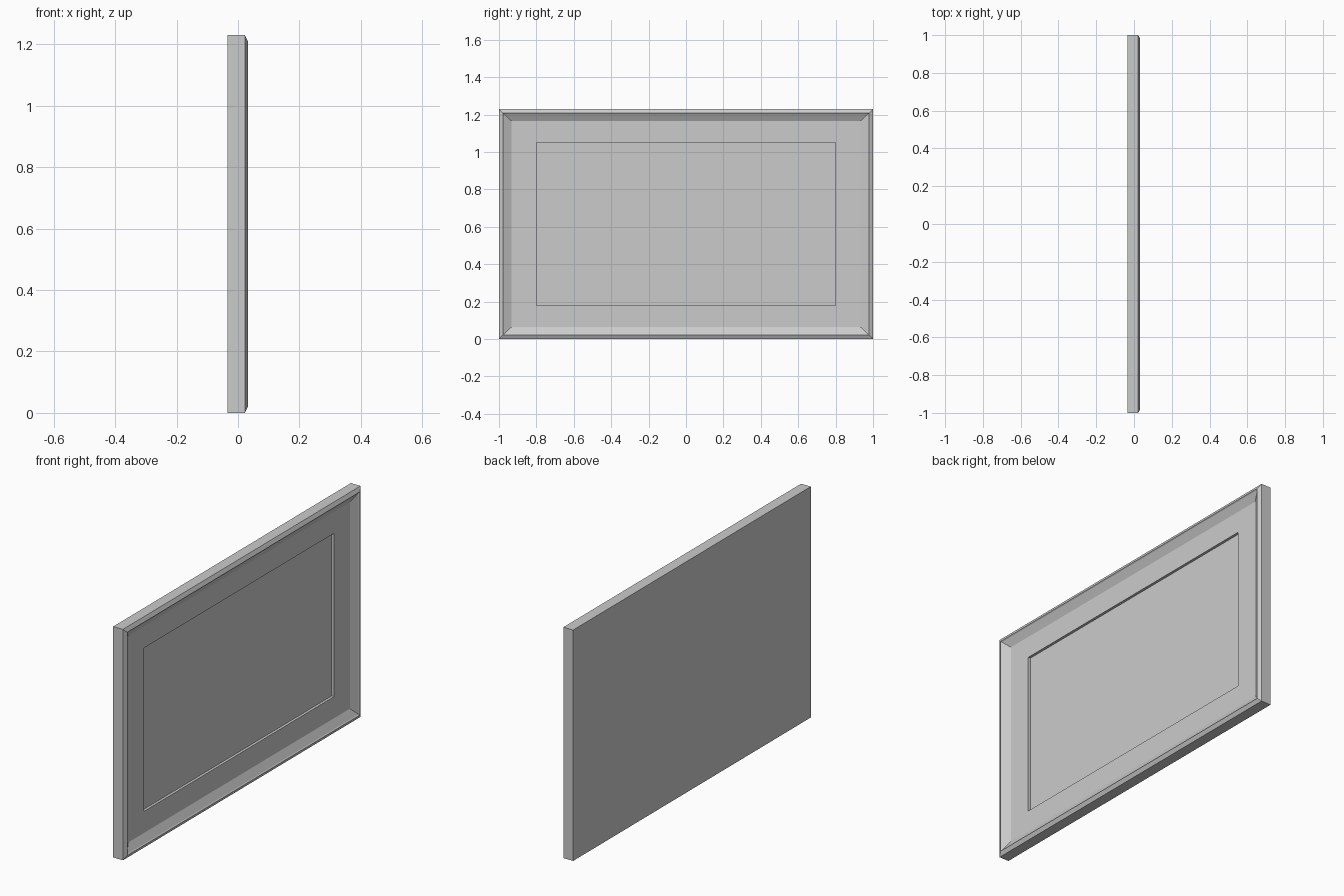
import bpy, bmesh

if "Cube" in bpy.data.objects:
    bpy.data.objects.remove(bpy.data.objects["Cube"])

W, H = 1.0, 1.23      # half width, height


def ring(bm, inset, x):
    """Rectangle of four vertices, inset from the outer edge, at depth x."""
    a, lo, hi = W - inset[0], inset[1], H - inset[1]
    return [bm.verts.new((x, y, z)) for y, z in
            ((-a, lo), (a, lo), (a, hi), (-a, hi))]


def lofted(name, profile, close=False, cap_start=False, cap_end=False):
    """Sweep a mitred profile of (inset y, inset z, x) around the rectangle."""
    bm = bmesh.new()
    rings = [ring(bm, (iy, iz), x) for iy, iz, x in profile]
    pairs = list(zip(rings, rings[1:]))
    if close:
        pairs.append((rings[-1], rings[0]))
    for r, s in pairs:
        for i in range(4):
            j = (i + 1) % 4
            bm.faces.new((r[i], r[j], s[j], s[i]))
    if cap_start:
        bm.faces.new(rings[0][::-1])
    if cap_end:
        bm.faces.new(rings[-1])
    bmesh.ops.recalc_face_normals(bm, faces=bm.faces)
    me = bpy.data.meshes.new(name)
    bm.to_mesh(me)
    bm.free()
    ob = bpy.data.objects.new(name, me)
    bpy.context.collection.objects.link(ob)
    return ob


# Moulded outer frame: side, bevelled lip, small step, inner slope
lofted("frame", [
    (0, 0, -0.035), (0, 0, 0.022), (0.021, 0.021, 0.033),
    (0.025, 0.025, 0.028), (0.068, 0.065, 0.006), (0.068, 0.065, -0.035)],
    close=True)

# Mat board with a rectangular window, recessed picture and flat back
lofted("mat_and_picture", [
    (0.068, 0.065, -0.035), (0.068, 0.065, 0.006),
    (0.20, 0.18, 0.006), (0.20, 0.18, -0.008)],
    cap_start=True, cap_end=True)
